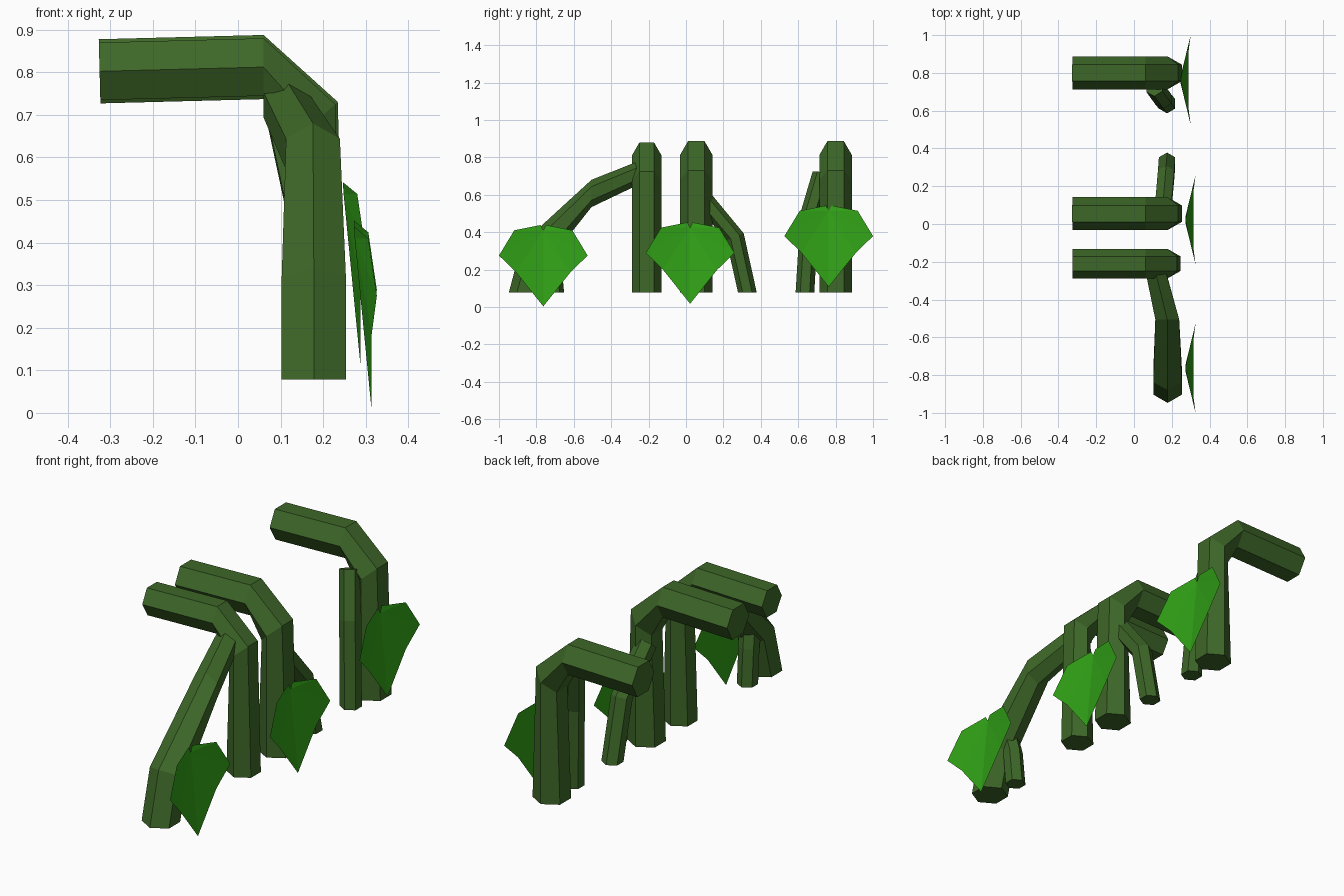
import bpy, bmesh, math
from mathutils import Vector

if "Cube" in bpy.data.objects:
    bpy.data.objects.remove(bpy.data.objects["Cube"])

X, Y, DOWN = Vector((1, 0, 0)), Vector((0, 1, 0)), Vector((0, 0, -1))


def material(name, color):
    m = bpy.data.materials.new(name)
    m.diffuse_color = (*color, 1)
    m.use_nodes = True
    m.node_tree.nodes["Principled BSDF"].inputs["Base Color"].default_value = m.diffuse_color
    return m


STEM = material("stem_green", (0.047, 0.135, 0.021))
LEAF = material("leaf_green", (0.03, 0.36, 0.008))


def add_object(name, bm, mat):
    me = bpy.data.meshes.new(name)
    bm.to_mesh(me)
    bm.free()
    me.materials.append(mat)
    ob = bpy.data.objects.new(name, me)
    bpy.context.collection.objects.link(ob)
    return ob


def stem(name, path, radii, ref, phase, facing=None):
    """Six-sided tube; rings face the incoming segment, the last faces down."""
    pts = [Vector(p) for p in path]
    facing = facing or {}
    bm = bmesh.new()
    rings = []
    for i, (p, r) in enumerate(zip(pts, radii)):
        j = max(i, 1)
        t = facing.get(i, DOWN if i == len(pts) - 1 else pts[j] - pts[j - 1])
        t = Vector(t).normalized()
        a = (ref - ref.dot(t) * t).normalized()
        b = t.cross(a)
        ring = []
        for k in range(6):
            ang = math.radians(phase + 60 * k)
            ring.append(bm.verts.new(p + r * (math.cos(ang) * a + math.sin(ang) * b)))
        rings.append(ring)
    for lo, hi in zip(rings, rings[1:]):
        for k in range(6):
            n = (k + 1) % 6
            bm.faces.new((lo[k], lo[n], hi[n], hi[k]))
    bm.faces.new(rings[0])
    bm.faces.new(rings[-1])
    bmesh.ops.recalc_face_normals(bm, faces=bm.faces)
    return add_object(name, bm, STEM)


# Main vines draped over a ledge
for name, y, r in (("vine_front", -0.21, 0.078), ("vine_middle", 0.055, 0.087),
                   ("vine_back", 0.8, 0.087)):
    path = [(-0.325, y, 0.802), (0.06, y, 0.812), (0.178, y, 0.68), (0.178, y, 0.078)]
    stem(name, path, [r] * 4, Y, 0, {1: X})

# Side branches
stem("branch_front",
     [(0.112, -0.24, 0.723), (0.176, -0.505, 0.607), (0.178, -0.8, 0.3), (0.178, -0.86, 0.078)],
     [0.06, 0.073, 0.087, 0.087], X, 30, {0: (0.1, -1, -0.1), 1: (0, -1, 0), 2: (0, -0.5, -1)})
stem("twig_front",
     [(0.165, -0.74, 0.36), (0.155, -0.715, 0.25), (0.152, -0.7, 0.078)],
     [0.048] * 3, X, 30)
stem("branch_middle",
     [(0.155, 0.09, 0.58), (0.17, 0.262, 0.375), (0.175, 0.328, 0.078)],
     [0.05] * 3, X, 30, {1: (0, 0.4, -1)})
stem("branch_back",
     [(0.108, 0.725, 0.71), (0.155, 0.66, 0.49), (0.175, 0.636, 0.078)],
     [0.05] * 3, X, 30)

# Folded leaves: half outline (x, y, z), mirrored across the spine
HALF = [(0.272, 0.015, 0.438), (0.306, 0.155, 0.41), (0.326, 0.237, 0.275),
        (0.314, 0.145, 0.185)]
for name, off in (("leaf_front", (0, -0.763, 0)), ("leaf_middle", (0, 0.022, 0.014)),
                  ("leaf_back", (-0.026, 0.763, 0.104))):
    o = Vector(off)
    bm = bmesh.new()
    notch = bm.verts.new(o + Vector((0.274, 0, 0.41)))
    tip = bm.verts.new(o + Vector((0.314, 0, 0.003)))
    for s in (1, -1):
        rim = [bm.verts.new(o + Vector((x, s * y, z))) for x, y, z in HALF] + [tip]
        for a, b in zip(rim, rim[1:]):
            bm.faces.new((notch, b, a) if s == 1 else (notch, a, b))
    bmesh.ops.recalc_face_normals(bm, faces=bm.faces)
    if sum(f.normal.x for f in bm.faces) < 0:
        bmesh.ops.reverse_faces(bm, faces=bm.faces)
    add_object(name, bm, LEAF)
